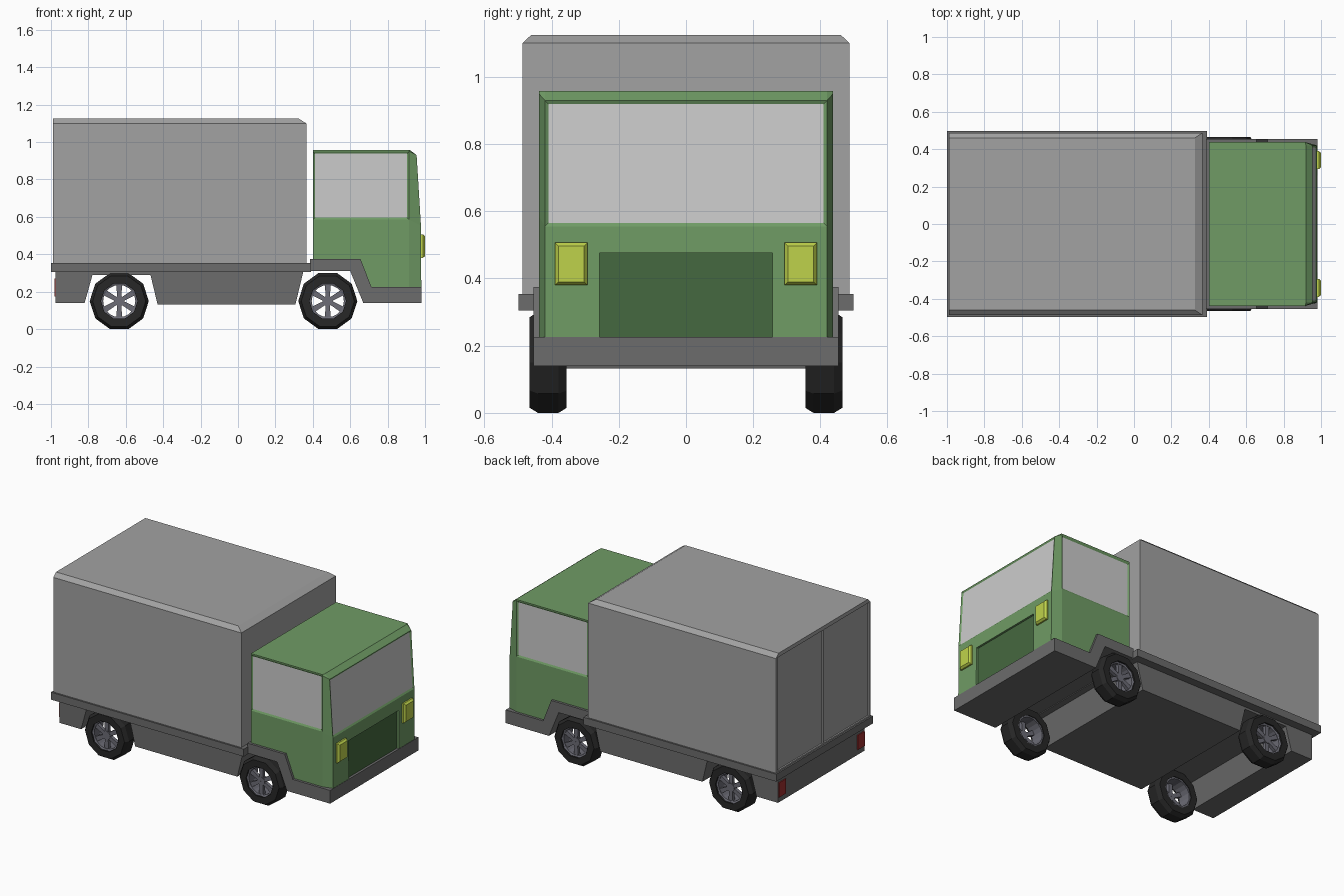
import bpy, bmesh
from math import cos, sin, pi

if "Cube" in bpy.data.objects:
    bpy.data.objects.remove(bpy.data.objects["Cube"])


def mat(name, r, g, b):
    m = bpy.data.materials.new(name)
    m.diffuse_color = (r, g, b, 1)
    m.use_nodes = True
    m.node_tree.nodes["Principled BSDF"].inputs["Base Color"].default_value = m.diffuse_color
    return m


GREEN = mat("paint_green", 0.16, 0.33, 0.13)
DARK_GREEN = mat("dark_green", 0.06, 0.14, 0.05)
BODY = mat("box_grey", 0.36, 0.36, 0.36)
TRIM = mat("trim_grey", 0.15, 0.15, 0.15)
GLASS = mat("glass", 0.52, 0.52, 0.52)
YELLOW = mat("lamp_yellow", 0.52, 0.65, 0.07)
RED = mat("lamp_red", 0.35, 0.03, 0.03)
TYRE = mat("tyre", 0.02, 0.02, 0.02)
RIM = mat("rim", 0.15, 0.15, 0.18)


def finish(name, bm, *mats):
    bmesh.ops.recalc_face_normals(bm, faces=bm.faces)
    me = bpy.data.meshes.new(name)
    bm.to_mesh(me)
    bm.free()
    for m in mats:
        me.materials.append(m)
    ob = bpy.data.objects.new(name, me)
    bpy.context.collection.objects.link(ob)
    return ob


def loft(rings, closed=False):
    """Join rings of points; cap the ends unless the rings form a loop."""
    bm = bmesh.new()
    vs = [[bm.verts.new(p) for p in r] for r in rings]
    n = len(vs[0])
    for a, b in zip(vs, vs[1:] + vs[:1] if closed else vs[1:]):
        for i in range(n):
            j = (i + 1) % n
            bm.faces.new((a[i], a[j], b[j], b[i]))
    if not closed:
        bm.faces.new(vs[0])
        bm.faces.new(vs[-1])
    bmesh.ops.recalc_face_normals(bm, faces=bm.faces)
    return bm


def rect(x0, x1, y0, y1, z):
    return [(x0, y0, z), (x1, y0, z), (x1, y1, z), (x0, y1, z)]


def block(name, x, y, z, m):
    return finish(name, loft([rect(*x, *y, z[0]), rect(*x, *y, z[1])]), m)


def prism(name, pts, w, m):
    """Side profile (x, z) extruded across the full width."""
    return finish(name, loft([[(x, s * w, z) for x, z in pts] for s in (-1, 1)]), m)


def cut(ob, cutter):
    mod = ob.modifiers.new("cut", 'BOOLEAN')
    mod.operation = 'DIFFERENCE'
    mod.solver = 'EXACT'
    mod.object = cutter
    bpy.context.view_layer.objects.active = ob
    bpy.ops.object.modifier_apply(modifier=mod.name)
    bpy.data.objects.remove(cutter)


# Cargo box with chamfered roof edges and two recessed rear doors
box = finish("cargo_box", loft([
    rect(-0.99, 0.365, -0.487, 0.487, 0.35),
    rect(-0.99, 0.365, -0.487, 0.487, 1.10),
    rect(-0.99, 0.325, -0.46, 0.46, 1.125)]), BODY)
for s in (-1, 1):
    ys = sorted((s * 0.004, s * 0.47))
    cut(box, block("door_cutter", (-1.05, -0.98), ys, (0.362, 1.10), BODY))

# Load bed and chassis with wheel arches
block("load_bed", (-1.0, 0.39), (-0.498, 0.498), (0.305, 0.353), TRIM)
prism("chassis", [(-0.975, 0.31), (-0.975, 0.14), (-0.82, 0.14), (-0.778, 0.29),
                  (-0.468, 0.29), (-0.43, 0.132), (0.307, 0.132), (0.35, 0.31)], 0.445, TRIM)

# Cab skirt and bumper
skirt = prism("cab_skirt", [(0.385, 0.31), (0.60, 0.31), (0.67, 0.14), (0.982, 0.14), (0.982, 0.226),
                            (0.713, 0.226), (0.655, 0.375), (0.385, 0.375)], 0.454, TRIM)


# Cab: hexagonal rings, side heights and front heights differ for the windows
def cab_ring(xf, zs, zf):
    return [(0.40, -0.438, zs), (0.915, -0.438, zs), (xf, -0.42, zf),
            (xf, 0.42, zf), (0.915, 0.438, zs), (0.40, 0.438, zs)]


bm = loft([cab_ring(0.98, 0.22, 0.22), cab_ring(0.978, 0.585, 0.555),
           cab_ring(0.955, 0.95, 0.93), cab_ring(0.92, 0.957, 0.957)])
windows = [f for f in bm.faces if 0.7 < f.calc_center_median().z < 0.8
           and (f.normal.x > 0.9 or abs(f.normal.y) > 0.99)]
bmesh.ops.inset_individual(bm, faces=windows, thickness=0.015, depth=-0.006)
for f in windows:
    f.material_index = 1
cab = finish("cab", bm, GREEN, GLASS)
cut(cab, prism("arch_cutter", [(0.3, 0.1), (0.668, 0.1), (0.668, 0.20), (0.62, 0.312), (0.3, 0.312)], 0.6, GREEN))
cut(cab, block("grille_cutter", (0.962, 1.1), (-0.258, 0.258), (0.1, 0.475), GREEN))
block("grille_panel", (0.955, 0.966), (-0.258, 0.258), (0.22, 0.475), DARK_GREEN)

# Headlights (bevelled) and tail lights
for s in (-1, 1):
    y0, y1 = sorted((s * 0.293, s * 0.39))
    rings = [[(x, a, b) for a, b in ((y0 + i, 0.38 + i), (y1 - i, 0.38 + i), (y1 - i, 0.507 - i), (y0 + i, 0.507 - i))]
             for x, i in ((0.97, 0), (0.988, 0), (1.0, 0.01))]
    finish("headlight", loft(rings), YELLOW)
    block("tail_light", (-0.981, -0.965), sorted((s * 0.37, s * 0.44)), (0.175, 0.27), RED)


def ring(name, profile, n, cx, s, m):
    """Closed (radius, y) profile turned around a wheel axle."""
    rings = [[(cx + r * cos(2 * pi * k / n), s * y, 0.15 + r * sin(2 * pi * k / n)) for r, y in profile]
             for k in range(n)]
    return finish(name, loft(rings, True), m)


# Wheels: ten-sided tyre, rim, six spokes and hub
TYRE_PROFILE = [(0.098, 0.355), (0.142, 0.355), (0.158, 0.38), (0.158, 0.44), (0.142, 0.465), (0.098, 0.465)]
RIM_PROFILE = [(0.086, 0.36), (0.1, 0.36), (0.1, 0.457), (0.086, 0.45)]
for cx in (-0.635, 0.48):
    for s in (-1, 1):
        ring("tyre", TYRE_PROFILE, 10, cx, s, TYRE)
        ring("rim", RIM_PROFILE, 20, cx, s, RIM)
        ring("hub", [(0.001, 0.42), (0.028, 0.42), (0.028, 0.45), (0.001, 0.45)], 12, cx, s, RIM)
        for k in range(6):
            c, d = cos(k * pi / 3 + pi / 6), sin(k * pi / 3 + pi / 6)
            ends = [[(cx + r * c - t * d, s * y, 0.15 + r * d + t * c)
                     for t, y in ((-w, 0.425), (w, 0.425), (w, 0.447), (-w, 0.447))]
                    for r, w in ((0.02, 0.011), (0.092, 0.016))]
            finish("spoke", loft(ends), RIM)
